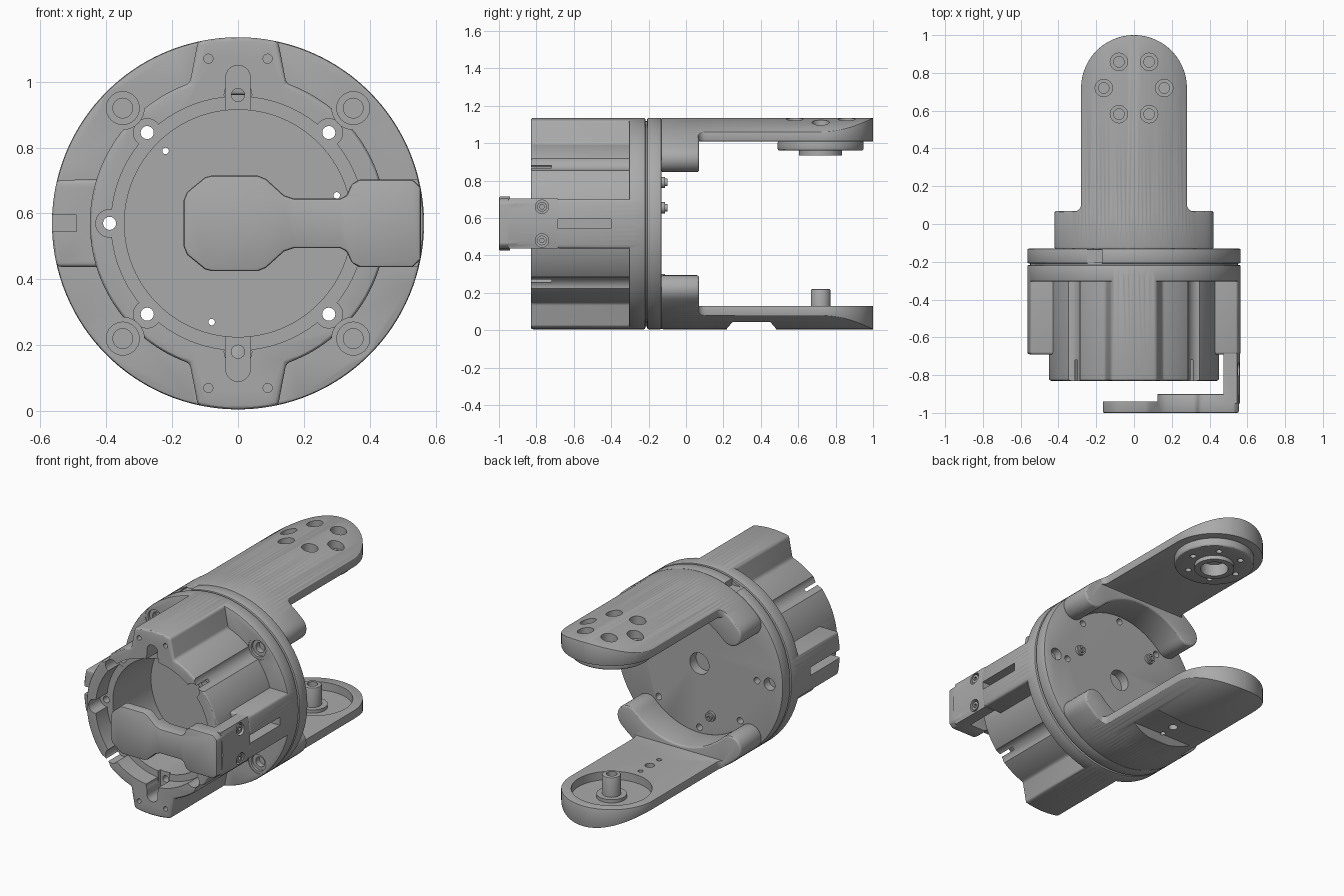
import bpy, bmesh
from math import sin, cos, radians, pi

if "Cube" in bpy.data.objects:
    bpy.data.objects.remove(bpy.data.objects["Cube"])

R, ZC = 0.565, 0.57          # outer radius and height of the main axis
grey = bpy.data.materials.new("satin grey")
grey.use_nodes = True
grey.diffuse_color = (0.4, 0.4, 0.4, 1)
grey.node_tree.nodes["Principled BSDF"].inputs["Base Color"].default_value = (0.4, 0.4, 0.4, 1)


def arc(u, v, r, start, end, n=24):
    angles = [radians(start + (end - start) * i / n) for i in range(n + 1)]
    return [(u + r * cos(a), v + r * sin(a)) for a in angles]


def prism(name, points, a, b, axis="y"):
    """Extrude a flat outline along an axis from a to b."""
    place = {"x": lambda u, v, w: (w, u, v),
             "y": lambda u, v, w: (u, w, v),
             "z": lambda u, v, w: (u, v, w)}[axis]
    bm = bmesh.new()
    low = [bm.verts.new(place(u, v, a)) for u, v in points]
    high = [bm.verts.new(place(u, v, b)) for u, v in points]
    bm.faces.new(low)
    bm.faces.new(high)
    for i in range(len(low)):
        j = (i + 1) % len(low)
        bm.faces.new((low[i], low[j], high[j], high[i]))
    bmesh.ops.recalc_face_normals(bm, faces=bm.faces)
    mesh = bpy.data.meshes.new(name)
    bm.to_mesh(mesh)
    bm.free()
    mesh.materials.append(grey)
    obj = bpy.data.objects.new(name, mesh)
    bpy.context.collection.objects.link(obj)
    return obj


def cyl(name, u, v, r, a, b, axis="y", n=32):
    return prism(name, arc(u, v, r, 0, 360, n)[:-1], a, b, axis)


def box(name, u0, u1, v0, v1, a, b, axis="y"):
    return prism(name, [(u0, v0), (u1, v0), (u1, v1), (u0, v1)], a, b, axis)


def bake(obj):
    bpy.context.view_layer.update()
    graph = bpy.context.evaluated_depsgraph_get()
    mesh = bpy.data.meshes.new_from_object(obj.evaluated_get(graph))
    obj.modifiers.clear()
    obj.data = mesh


def combine(obj, others, operation="DIFFERENCE"):
    for other in others:
        mod = obj.modifiers.new("combine", "BOOLEAN")
        mod.operation, mod.object, mod.solver = operation, other, "EXACT"
    bake(obj)
    for other in others:
        bpy.data.objects.remove(other)


def soften(obj, width, segments=3):
    mod = obj.modifiers.new("soften", "BEVEL")
    mod.width, mod.segments = width, segments
    mod.limit_method, mod.angle_limit = "ANGLE", radians(35)
    bake(obj)


def polar(r, degrees):
    return r * cos(radians(degrees)), ZC + r * sin(radians(degrees))


screw_spots = [polar(0.39, a) for a in range(0, 360, 45)]
bolt_spots = [polar(0.495, a) for a in range(45, 360, 90)]
stud_spots = [(0.30, 0.655), (-0.22, 0.79), (-0.08, 0.27)]


def through_holes():
    holes = [cyl("hole", x, z, 0.02, -0.9, -0.1, n=16) for x, z in screw_spots]
    return holes + [cyl("hole", x, z, 0.01, -0.9, 0, n=12) for x, z in stud_spots]


# Housing: lobed body, flange and side lugs
outline = []
for top in (90, 270):
    outline += arc(0, ZC, R, top - 12.5, top + 12.5, 12)
    outline += arc(0, ZC, 0.45, top + 19, top + 161, 60)
housing = prism("housing", outline, -0.83, -0.26)
soften(housing, 0.012)
flange = cyl("flange", 0, ZC, R, -0.305, -0.217, n=128)
soften(flange, 0.008, 2)
parts = [flange]
for side in (0, 180):
    lug = prism("lug", arc(0, ZC, R, side - 13.5, side + 13.5, 12)
                + arc(0, ZC, 0.42, side + 18.5, side - 18.5, 12), -0.69, -0.27)
    soften(lug, 0.012)
    parts.append(lug)
combine(housing, parts, "UNION")

# Cavity, ledge, screw pockets, slots and bolt seats
cuts = [cyl("cavity", 0, ZC, 0.345, -0.9, -0.35, n=96),
        cyl("ledge", 0, ZC, 0.385, -0.9, -0.72, n=96)]
cuts += [cyl("pocket", x, z, 0.042, -0.9, -0.719) for x, z in screw_spots]
for s in (1, -1):
    turn = 0 if s > 0 else 180
    cuts.append(prism("slot", arc(0, ZC + s * 0.443, 0.037, turn, turn + 180)
                      + [(-s * 0.037, ZC + s * 0.3), (s * 0.037, ZC + s * 0.3)], -0.9, -0.70))
    cuts.append(box("groove", s * 0.49, s * 0.6, 0.545, 0.595, -0.75, -0.40))
    cuts += [cyl("rim_hole", s * 0.09, ZC + t * 0.5, 0.014, -0.9, -0.77, n=16) for t in (1, -1)]
for x, z in bolt_spots:
    cuts += [cyl("pocket", x, z, 0.065, -0.9, -0.302),
             cyl("seat", x, z, 0.05, -0.4, -0.285),
             cyl("bore", x, z, 0.03, -0.4, -0.25)]
combine(housing, cuts + through_holes())

# Rotating disc behind the flange
disc = cyl("output_disc", 0, ZC, R, -0.208, -0.13, n=128)
soften(disc, 0.008, 2)
cuts = [cyl("centre_bore", 0, ZC, 0.065, -0.19, 0), box("notch", -0.25, -0.17, 1.07, 1.2, -0.3, -0.1)]
cuts += [cyl("bore", s * 0.475, ZC, 0.037, -0.18, 0) for s in (1, -1)]
combine(disc, cuts + through_holes())
seam = cyl("seam_ring", 0, ZC, 0.55, -0.22, -0.205, n=96)
combine(seam, through_holes())

# Hollow studs on the disc
for i, (x, z) in enumerate(stud_spots):
    stud = cyl("stud_%d" % (i + 1), x, z, 0.03, -0.14, -0.113)
    combine(stud, [cyl("tip", x, z, 0.02, -0.12, -0.10)], "UNION")
    combine(stud, [cyl("hole", x, z, 0.01, -0.2, 0, n=12)])


# Fork arms: curved foot on the disc and a round-ended plate
def make_arm(name, s):
    mid = 90 * s
    foot = arc(0, ZC, R, mid - 45, mid + 45, 48)
    foot += arc(*polar(0.4925, mid + 45), 0.0725, mid + 45, mid + 225, 12)[1:-1]
    foot += arc(0, ZC, 0.42, mid + 45, mid - 45, 48)
    foot += arc(*polar(0.4925, mid - 45), 0.0725, mid + 135, mid + 315, 12)[1:-1]
    foot = prism("foot", foot, -0.135, 0.07)
    soften(foot, 0.012)
    half = arc(0.32, 0.105, 0.04, 270, 180, 6)
    shape = [(0.32, 0.0)] + half + arc(0, 0.72, 0.28, 0, 180, 48)
    shape += [(-x, y) for x, y in reversed(half)] + [(-0.32, 0.0)]
    arm = prism(name, shape, ZC + s * 0.44, ZC + s * 0.7, "z")
    combine(arm, [cyl("round", 0, ZC, R, -0.5, 1.5, n=160)], "INTERSECT")
    soften(arm, 0.008, 2)
    combine(arm, [foot], "UNION")
    return arm


upper = make_arm("upper_arm", 1)
hub = cyl("upper_hub", 0, 0.72, 0.23, 0.96, 1.015, "z", 64)
soften(hub, 0.012)
combine(hub, [cyl("lip", 0, 0.72, 0.115, 0.935, 1.0, "z", 48)], "UNION")
hub_cuts = [cyl("bore", 0, 0.72, 0.08, 0.9, 1.01, "z", 48)]
arm_cuts = []
for a in range(0, 360, 60):
    x, y = 0.16 * cos(radians(a)), 0.72 + 0.16 * sin(radians(a))
    hub_cuts.append(cyl("hole", x, y, 0.018, 0.9, 1.0, "z", 16))
    arm_cuts += [cyl("seat", x, y, 0.046, 1.07, 1.3, "z"), cyl("bore", x, y, 0.028, 1.03, 1.3, "z")]
combine(hub, hub_cuts)
combine(upper, arm_cuts)

lower = make_arm("lower_arm", -1)
cuts = [cyl("recess", 0, 0.72, 0.225, 0.08, 0.3, "z", 64),
        prism("underside_cut", [(0.22, -0.1), (0.22, 0.01), (0.25, 0.045),
                                (0.45, 0.045), (0.48, 0.01), (0.48, -0.1)], -0.5, 0.5, "x")]
cuts += [cyl("hole", 0, y, r, -0.1, 0.3, "z", 20) for y, r in ((0.26, 0.015), (0.35, 0.027), (0.44, 0.015))]
combine(lower, cuts)

# Pivot pin in the lower recess
pin = cyl("pivot_pin", 0, 0.72, 0.053, 0.07, 0.22, "z")
soften(pin, 0.008, 2)
combine(pin, [cyl("collar", 0, 0.72, 0.085, 0.07, 0.10, "z")], "UNION")
combine(pin, [cyl("bore", 0, 0.72, 0.03, 0.15, 0.3, "z")])

# Cable clip: paddle, neck and side bracket
half = [(-0.165, 0.07), (-0.155, 0.095), (-0.10, 0.14), (-0.08, 0.145), (0.06, 0.145), (0.085, 0.135),
        (0.14, 0.085), (0.17, 0.075), (0.31, 0.075), (0.33, 0.085), (0.345, 0.12), (0.37, 0.133),
        (0.53, 0.133), (0.555, 0.11)]
shape = [(x, ZC + z) for x, z in half] + [(x, ZC - z) for x, z in reversed(half)]
clip = prism("cable_clip", shape, -1.0, -0.90)
soften(clip, 0.008, 2)
bracket = box("bracket", 0.475, 0.6, ZC - 0.133, ZC + 0.133, -0.95, -0.685)
combine(bracket, [cyl("round", 0, ZC, 0.562, -1.5, 0, n=128)], "INTERSECT")
combine(clip, [bracket], "UNION")
cuts = [box("thin_paddle", -0.3, 0.125, 0.3, 0.9, -0.94, -0.8)]
clip_screws = [(-0.77, ZC + s * 0.09) for s in (1, -1)]
cuts += [cyl("seat", y, z, 0.036, 0.525, 0.7, "x") for y, z in clip_screws]
combine(clip, cuts)
for i, (y, z) in enumerate(clip_screws):
    screw = cyl("clip_screw_%d" % (i + 1), y, z, 0.026, 0.51, 0.55, "x")
    combine(screw, [cyl("socket", y, z, 0.013, 0.53, 0.6, "x", 6)])

# Smooth shading with crisp edges
for obj in list(bpy.context.scene.objects):
    if obj.type == "MESH" and grey.name in obj.data.materials:
        bpy.ops.object.select_all(action="DESELECT")
        obj.select_set(True)
        bpy.context.view_layer.objects.active = obj
        bpy.ops.object.shade_smooth_by_angle(angle=radians(30))
